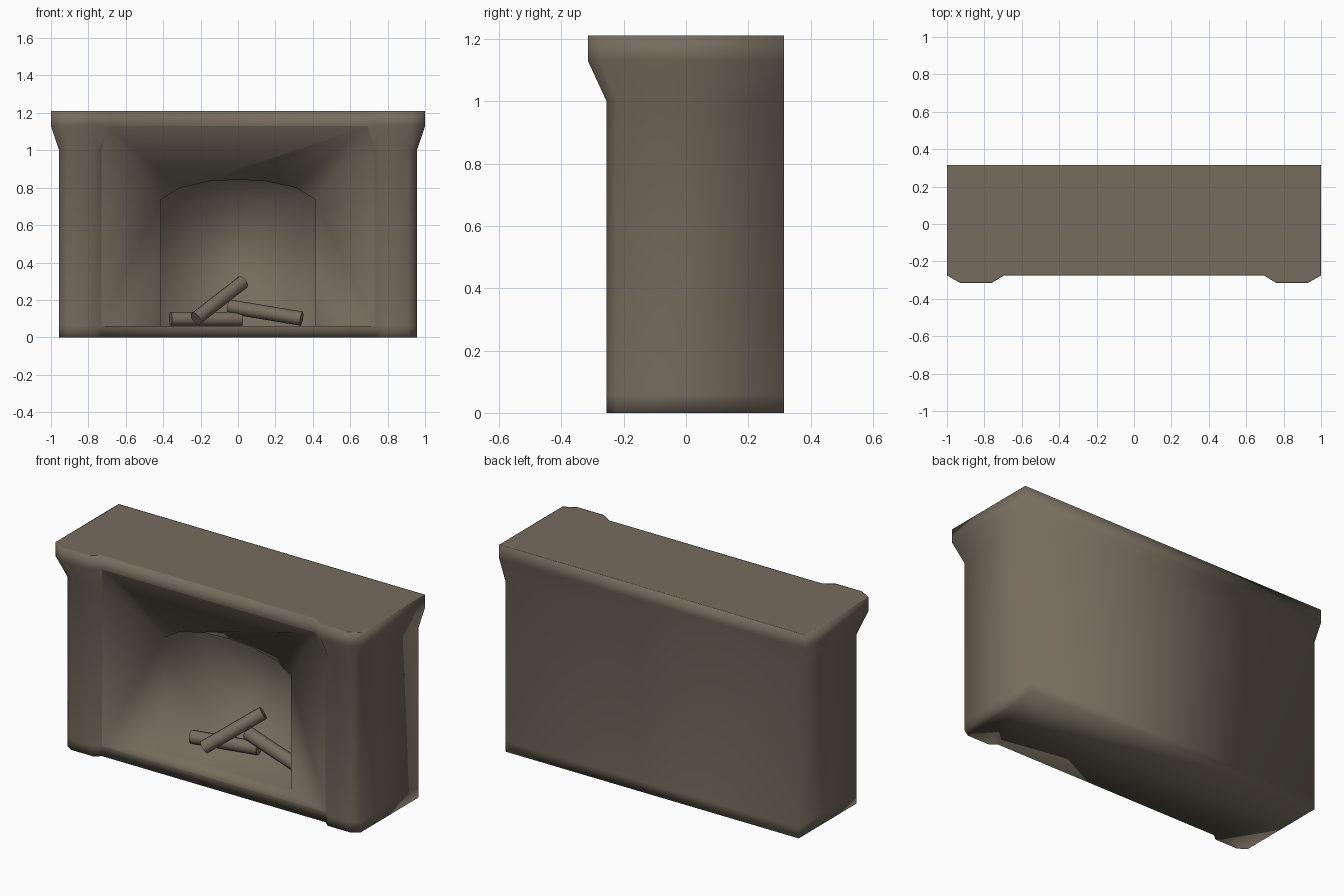
import bpy, bmesh
from mathutils import Vector

if "Cube" in bpy.data.objects:
    bpy.data.objects.remove(bpy.data.objects["Cube"])

stone = bpy.data.materials.new("brown_stone")
stone.diffuse_color = (0.18, 0.15, 0.11, 1)
stone.use_nodes = True
stone.node_tree.nodes["Principled BSDF"].inputs["Base Color"].default_value = stone.diffuse_color


def finish(bm, name):
    bmesh.ops.recalc_face_normals(bm, faces=bm.faces[:])
    for f in bm.faces:
        f.smooth = True
    me = bpy.data.meshes.new(name)
    bm.to_mesh(me)
    bm.free()
    me.materials.append(stone)
    ob = bpy.data.objects.new(name, me)
    bpy.context.collection.objects.link(ob)
    return ob


# Plan outline of the right half: inner pillar edge, round to the back corner
lower = [(0.73, -0.225), (0.765, -0.255), (0.91, -0.255), (0.957, -0.225), (0.957, 0.315)]
upper = [(0.695, -0.275), (0.76, -0.315), (0.93, -0.315), (1.0, -0.275), (1.0, 0.315)]
levels = [(0, lower), (0.06, lower), (1.0, lower), (1.13, upper), (1.21, upper)]

bm = bmesh.new()
rings = []
for z, half in levels:
    pts = half + [(-x, y) for x, y in reversed(half)]
    rings.append([bm.verts.new((x, y, z)) for x, y in pts])

# Pillars, sides and back; the sill and lintel close the ring at the front
n = len(rings[0])
for k in range(4):
    a, b = rings[k], rings[k + 1]
    for i in range(n if k in (0, 3) else n - 1):
        j = (i + 1) % n
        bm.faces.new((a[i], a[j], b[j], b[i]))

# Underside with pillar feet, and a flat top with a narrow edge band
bm.faces.new([rings[0][i] for i in (0, 4, 5, 9)])
bm.faces.new(rings[0][:5])
bm.faces.new(rings[0][5:])
top = bm.faces.new(rings[-1])
bm.normal_update()
bmesh.ops.inset_region(bm, faces=[top], thickness=0.008)

# Arched recess, front and back outlines
right = [(0.415, 0.06), (0.415, 0.735), (0.31, 0.80), (0.15, 0.835)]
arch = right + [(0, 0.843)] + [(-x, z) for x, z in reversed(right)]
m = len(arch)
front = [bm.verts.new((x, -0.10, z)) for x, z in arch]
back = [bm.verts.new((x, 0.305, z)) for x, z in arch]
for i in range(m):
    j = (i + 1) % m
    bm.faces.new((front[i], front[j], back[j], back[i]))
bm.faces.new(back)

# Splayed hearth floor, cheeks and hood
R = [rings[k][0] for k in (1, 2, 3)]
L = [rings[k][-1] for k in (1, 2, 3)]
bm.faces.new((R[0], L[0], front[-1], front[0]))
for side, foot, spring in ((R, front[0], front[1]), (L, front[-1], front[-2])):
    bm.faces.new((side[0], foot, spring, side[1]))
    bm.faces.new((side[1], spring, side[2]))
for i in range(1, m - 3):
    bm.faces.new((R[2], front[i], front[i + 1]))
bm.faces.new((R[2], front[-3], L[2]))
bm.faces.new((L[2], front[-3], front[-2]))

# Crisp edge around the opening
loop = R + L[::-1]
for i, v in enumerate(loop):
    e = bm.edges.get((v, loop[i - 1]))
    if e:
        e.smooth = False
finish(bm, "fireplace_surround")

# Logs: start and end of each axis
logs = [((-0.36, 0.08, 0.098), (0.02, 0.165, 0.098)),
        ((-0.225, 0.0, 0.10), (0.025, 0.20, 0.295)),
        ((-0.05, 0.17, 0.165), (0.34, 0.09, 0.10))]
for i, (p, q) in enumerate(logs):
    p, q = Vector(p), Vector(q)
    bm = bmesh.new()
    bmesh.ops.create_cone(bm, cap_ends=True, segments=10, radius1=0.038,
                          radius2=0.038, depth=(q - p).length)
    for e in bm.edges:
        if any(len(f.verts) > 4 for f in e.link_faces):
            e.smooth = False
    ob = finish(bm, f"log_{i + 1}")
    ob.location = (p + q) / 2
    ob.rotation_euler = (q - p).to_track_quat('Z', 'Y').to_euler()
